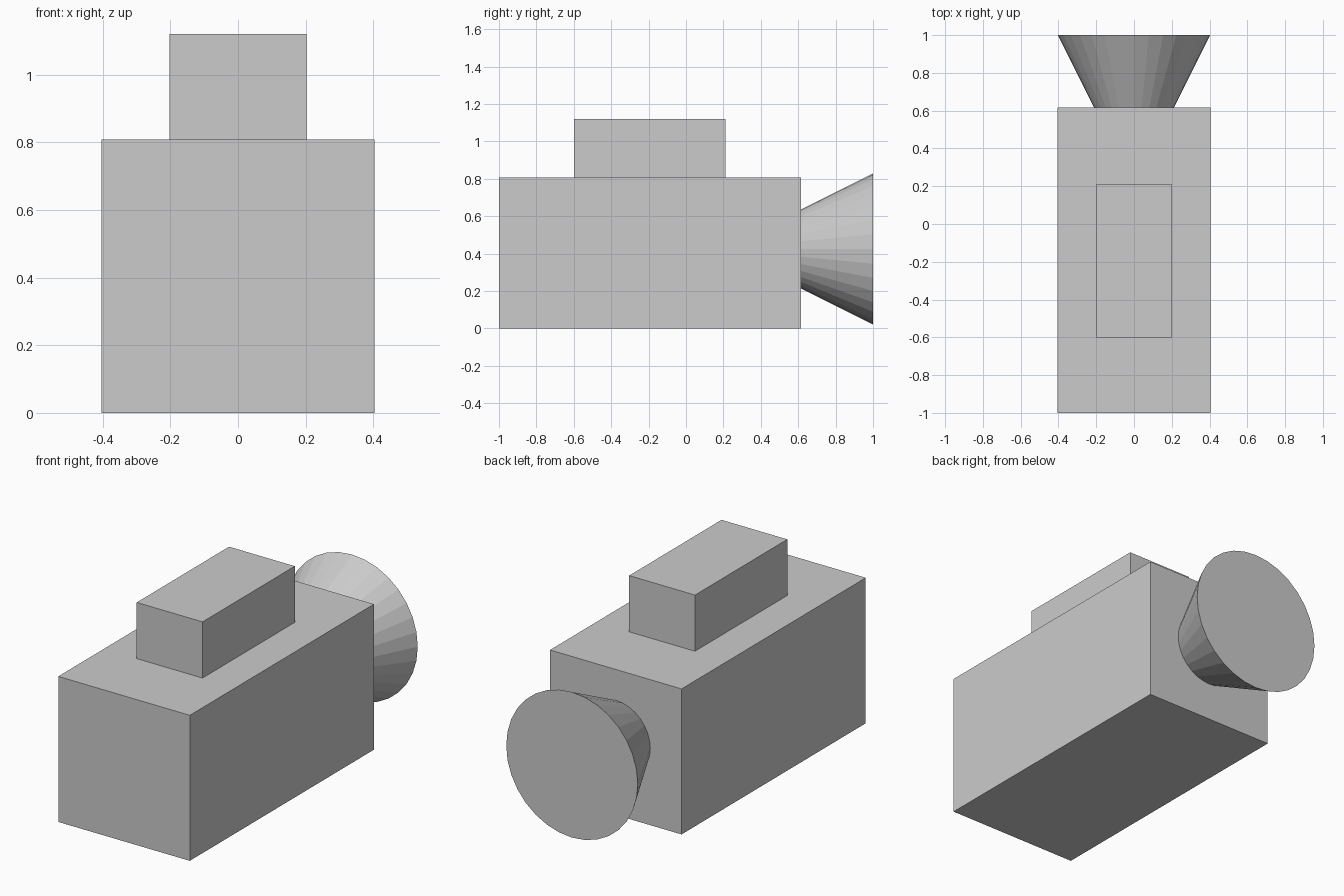
import bpy
import math

if "Cube" in bpy.data.objects:
    bpy.data.objects.remove(bpy.data.objects["Cube"])


def box(name, lo, hi):
    """Axis-aligned box between two corners."""
    centre = [(a + b) / 2 for a, b in zip(lo, hi)]
    bpy.ops.mesh.primitive_cube_add(size=1, location=centre)
    obj = bpy.context.object
    obj.name = name
    obj.scale = [b - a for a, b in zip(lo, hi)]
    bpy.ops.object.transform_apply(location=False, rotation=False, scale=True)
    return obj


R = 0.404  # half width of the body, shared by the horn

# Main body
box("body", (-R, -1.0, 0.0), (R, 0.616, 0.808))

# Smaller block on top, half the body's size and sunk into it
box("top_block", (-R / 2, -0.6, 0.715), (R / 2, 0.21, 1.12))

# Flaring horn at the back: a cone whose tip is buried in the body
bpy.ops.mesh.primitive_cone_add(vertices=32, radius1=R, radius2=0, depth=2 * R,
                                location=(0, 1.0 - R, 0.425),
                                rotation=(math.radians(90), 0, 0))
bpy.context.object.name = "flared_horn"
